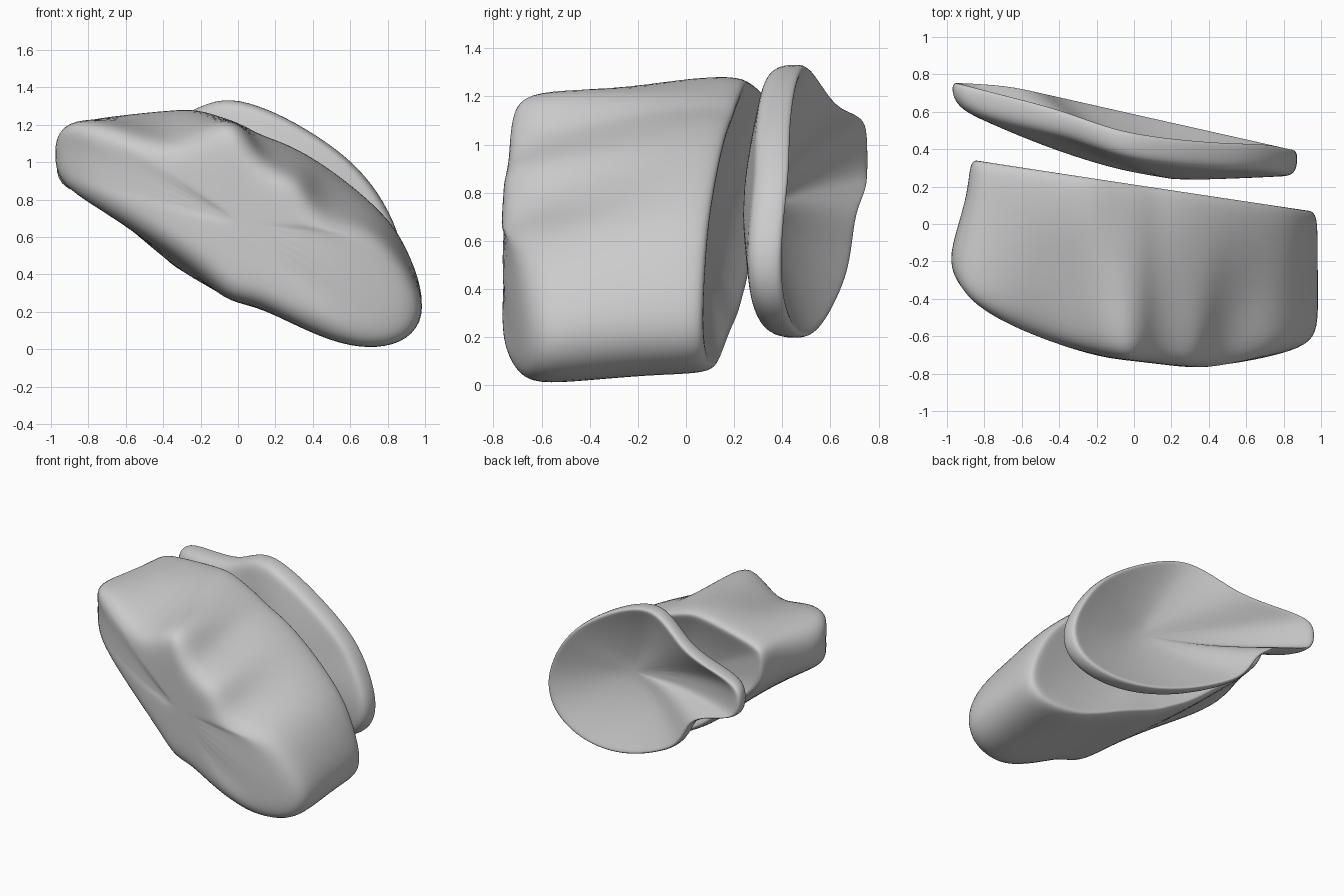
import bpy, bmesh
from mathutils import Vector

if "Cube" in bpy.data.objects:
    bpy.data.objects.remove(bpy.data.objects["Cube"])


def interp(pts, x):
    if x <= pts[0][0]:
        return pts[0][1]
    for (a, ya), (b, yb) in zip(pts, pts[1:]):
        if x <= b:
            return ya + (yb - ya) * (x - a) / (b - a)
    return pts[-1][1]


def loft(name, rings, start, end):
    """Skin closed rings, fan both ends to a centre point, then smooth."""
    bm = bmesh.new()
    rows = [[bm.verts.new(p) for p in r] for r in rings]
    n = len(rows[0])
    for a, b in zip(rows, rows[1:]):
        for i in range(n):
            j = (i + 1) % n
            bm.faces.new((a[i], a[j], b[j], b[i]))
    for row, tip in ((rows[0], start), (rows[-1], end)):
        c = bm.verts.new(tip)
        for i in range(n):
            bm.faces.new((row[i], row[(i + 1) % n], c))
    bmesh.ops.recalc_face_normals(bm, faces=bm.faces)
    me = bpy.data.meshes.new(name)
    bm.to_mesh(me)
    bm.free()
    for p in me.polygons:
        p.use_smooth = True
    ob = bpy.data.objects.new(name, me)
    bpy.context.collection.objects.link(ob)
    sub = ob.modifiers.new("smooth", 'SUBSURF')
    sub.levels = sub.render_levels = 2
    return ob


def inset(pts, d):
    """Move a clockwise outline inward along its normals."""
    out = []
    for i, (x, z) in enumerate(pts):
        a, b = pts[i - 1], pts[(i + 1) % len(pts)]
        t = Vector((b[0] - a[0], b[1] - a[1])).normalized()
        out.append((x + t.y * d, z - t.x * d))
    return out


def scale(pts, k, c):
    return [(c[0] + (x - c[0]) * k, c[1] + (z - c[1]) * k) for x, z in pts]


# Main block: lumpy front outline and smoother back outline (x, z)
front = [(-1, 1.03), (-.99, 1.15), (-.9, 1.235), (-.7, 1.22), (-.5, 1.14), (-.33, 1.11),
         (-.2, 1.18), (-.07, 1.24), (.04, 1.19), (.11, 1.05), (.22, .97), (.35, .92),
         (.41, .78), (.52, .70), (.72, .66), (.87, .5), (.99, .3), (.99, .13), (.88, .02),
         (.7, -.01), (.5, .03), (.25, .15), (.1, .23), (-.05, .25), (-.15, .34),
         (-.32, .48), (-.6, .66), (-.85, .8), (-.98, .9)]
back = [(-.88, 1.05), (-.88, 1.15), (-.84, 1.22), (-.65, 1.25), (-.5, 1.27), (-.35, 1.285),
        (-.22, 1.29), (-.08, 1.24), (.03, 1.2), (.12, 1.15), (.25, 1.11), (.4, 1.03),
        (.52, .95), (.65, .85), (.8, .71), (.9, .56), (.99, .32), (.98, .17), (.88, .07),
        (.7, .04), (.5, .06), (.25, .17), (.1, .22), (-.05, .27), (-.15, .33),
        (-.32, .42), (-.55, .62), (-.75, .8), (-.86, .92)]
front_y = [(-1, -.25), (-.9, -.43), (-.6, -.58), (-.2, -.71), (.4, -.78), (.93, -.67), (1, -.62)]
mid = (0.0, .68)


def yf(x):
    return interp(front_y, x)


def yb(x):
    return .217 - .151 * x


rings = []
f_in = inset(front, .06)
for k, dy in ((.4, 0), (.8, 0), (1, .02)):
    rings.append([(x, yf(x) + dy, z) for x, z in scale(f_in, k, mid)])
for t, blend in ((.1, 0), (.4, .45), (.7, .9), (.93, 1)):
    ring = []
    for (x0, z0), (x1, z1) in zip(front, back):
        x, z = x0 + (x1 - x0) * blend, z0 + (z1 - z0) * blend
        ring.append((x, yf(x0) + (yb(x1) - yf(x0)) * t, z))
    rings.append(ring)
# shallow hollow on the back of the block
b_in = inset(back, .025)
for k, dy in ((1, .005), (.92, -.015), (.6, -.08), (.3, -.11)):
    rings.append([(x, yb(x) + dy, z) for x, z in scale(b_in, k, mid)])
loft("main_block", rings, (0, yf(0), mid[1]), (0, yb(0) - .12, mid[1]))

# Dish behind the block, with a tab toward -x
rim = [(-.98, .98), (-.96, 1.1), (-.78, 1.13), (-.58, 1.15), (-.4, 1.19), (-.25, 1.28),
       (-.08, 1.35), (.1, 1.31), (.3, 1.22), (.55, 1.06), (.72, .89), (.84, .68),
       (.89, .5), (.84, .34), (.7, .24), (.5, .19), (.25, .2), (0, .27), (-.2, .36),
       (-.38, .46), (-.47, .58), (-.53, .71), (-.7, .8), (-.95, .85)]
hub = (.22, .74)


def rim_y(x, z):
    return min(.775, .6 - .23 * x - .25 * max(0, z - .9))


def dish_ring(k, centre_y, offset, power):
    ring = []
    for (x, z), (sx, sz) in zip(rim, scale(rim, k, hub)):
        edge = rim_y(x, z) + offset
        ring.append((sx, centre_y + (edge - centre_y) * k ** power, sz))
    return ring


rings = [dish_ring(k, .235, -.14, 1.5) for k in (.3, .6, .85, .96)]
rings.append(dish_ring(1, .3, -.09, 1))
rings.append(dish_ring(1, .3, -.02, 1))
rings += [dish_ring(k, .32, .005, 1.7) for k in (.97, .92, .7, .4)]
loft("dish", rings, (hub[0], .235, hub[1]), (hub[0], .31, hub[1]))
